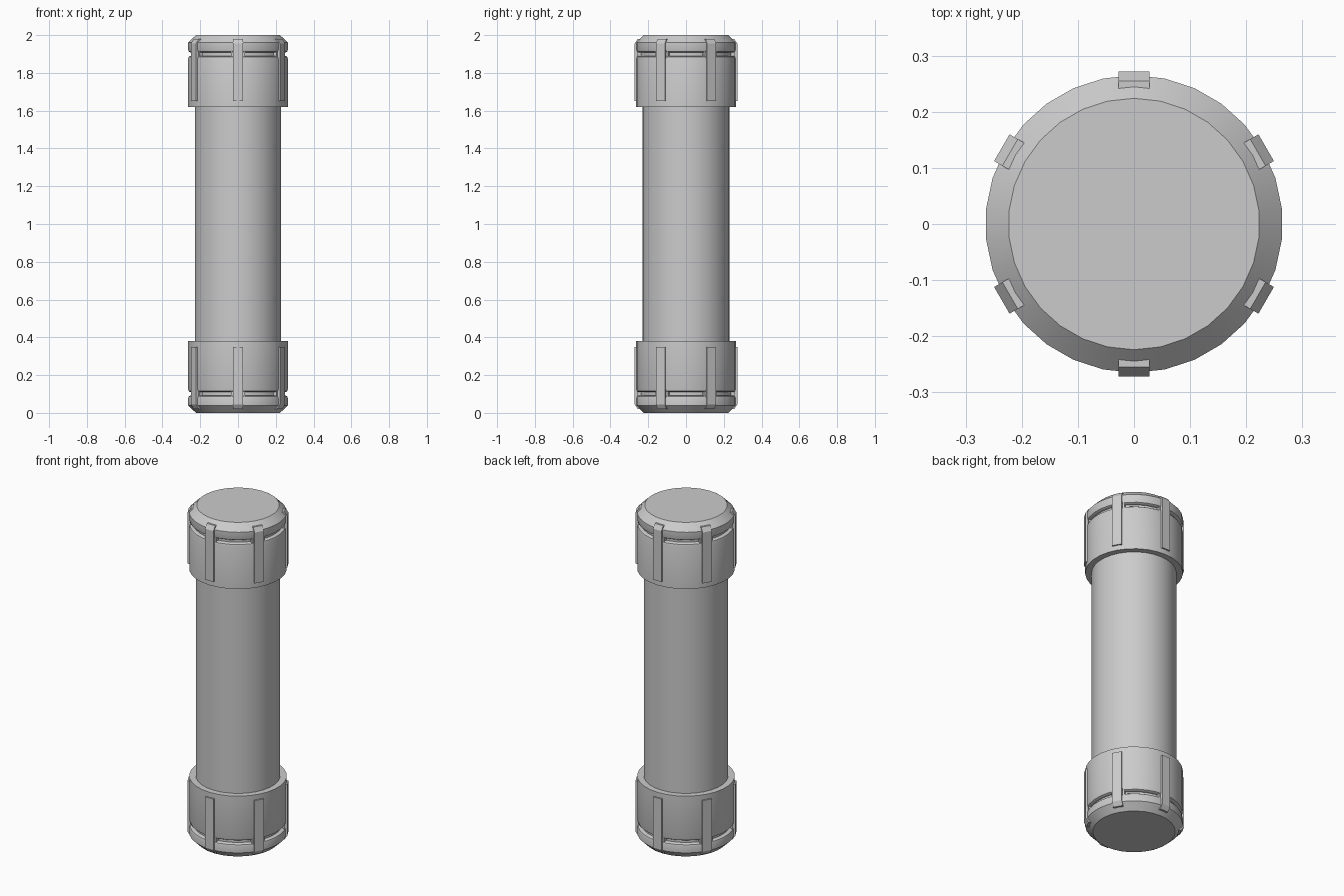
import bpy, bmesh
from math import pi, sin, cos, radians
from mathutils import Matrix, Vector

cube = bpy.data.objects.get("Cube")
if cube:
    bpy.data.objects.remove(cube, do_unlink=True)

SIDES = 30
grey = bpy.data.materials.new("plain grey")
grey.use_nodes = True
grey.diffuse_color = (0.6, 0.6, 0.6, 1)
grey.node_tree.nodes["Principled BSDF"].inputs["Base Color"].default_value = (0.6, 0.6, 0.6, 1)


def finish(name, bm, smooth=None):
    bmesh.ops.recalc_face_normals(bm, faces=bm.faces)
    mesh = bpy.data.meshes.new(name)
    bm.to_mesh(mesh)
    bm.free()
    mesh.materials.append(grey)
    obj = bpy.data.objects.new(name, mesh)
    bpy.context.collection.objects.link(obj)
    if smooth:
        bpy.ops.object.select_all(action="DESELECT")
        obj.select_set(True)
        bpy.context.view_layer.objects.active = obj
        bpy.ops.object.shade_smooth_by_angle(angle=radians(smooth))
    return obj


def turned(name, profile, flip):
    """Revolve a closed (radius, height) profile; the ends become flat discs."""
    bm = bmesh.new()
    rings = []
    for r, z in profile:
        z = 2 - z if flip else z
        rings.append([bm.verts.new((r * sin(2 * pi * i / SIDES), r * cos(2 * pi * i / SIDES), z))
                      for i in range(SIDES)])
    for a, b in zip(rings, rings[1:]):
        for i in range(SIDES):
            j = (i + 1) % SIDES
            bm.faces.new((a[i], a[j], b[j], b[i]))
    bm.faces.new(rings[0])
    bm.faces.new(rings[-1])
    return finish(name, bm, 35)


def radial_bars(name, section, width, flip):
    """Six bars around the cap, each a (radius, height) section given a width."""
    bm = bmesh.new()
    for k in range(6):
        turn = Matrix.Rotation(k * pi / 3, 3, "Z")
        sides = [[bm.verts.new(turn @ Vector((s * width / 2, r, 2 - z if flip else z)))
                  for r, z in section] for s in (-1, 1)]
        n = len(section)
        for i in range(n):
            j = (i + 1) % n
            bm.faces.new((sides[0][i], sides[0][j], sides[1][j], sides[1][i]))
        for side in sides:
            bm.faces.new(side)
    return finish(name, bm)


# Cap outline: skirt, rounded shoulder, groove, rounded ring, chamfer
cap = [(0.225, 1.62), (0.265, 1.62), (0.265, 1.875), (0.262, 1.885), (0.254, 1.89),
       (0.242, 1.89), (0.242, 1.908), (0.254, 1.908), (0.262, 1.913), (0.265, 1.922),
       (0.265, 1.96), (0.224, 2.0)]
rib = [(0.22, 1.65), (0.272, 1.65), (0.272, 1.955), (0.255, 1.98), (0.22, 1.98)]
bridge = [(0.22, 1.87), (0.257, 1.87), (0.257, 1.93), (0.22, 1.93)]

# Tube
turned("tube", [(0.23, 0.36), (0.23, 1.64)], False)

# Caps with ribs, and the bridges that end the groove beside each rib
for end, flip in (("top", False), ("bottom", True)):
    turned(end + "_cap", cap, flip)
    radial_bars(end + "_ribs", rib, 0.055, flip)
    radial_bars(end + "_groove_bridges", bridge, 0.075, flip)
